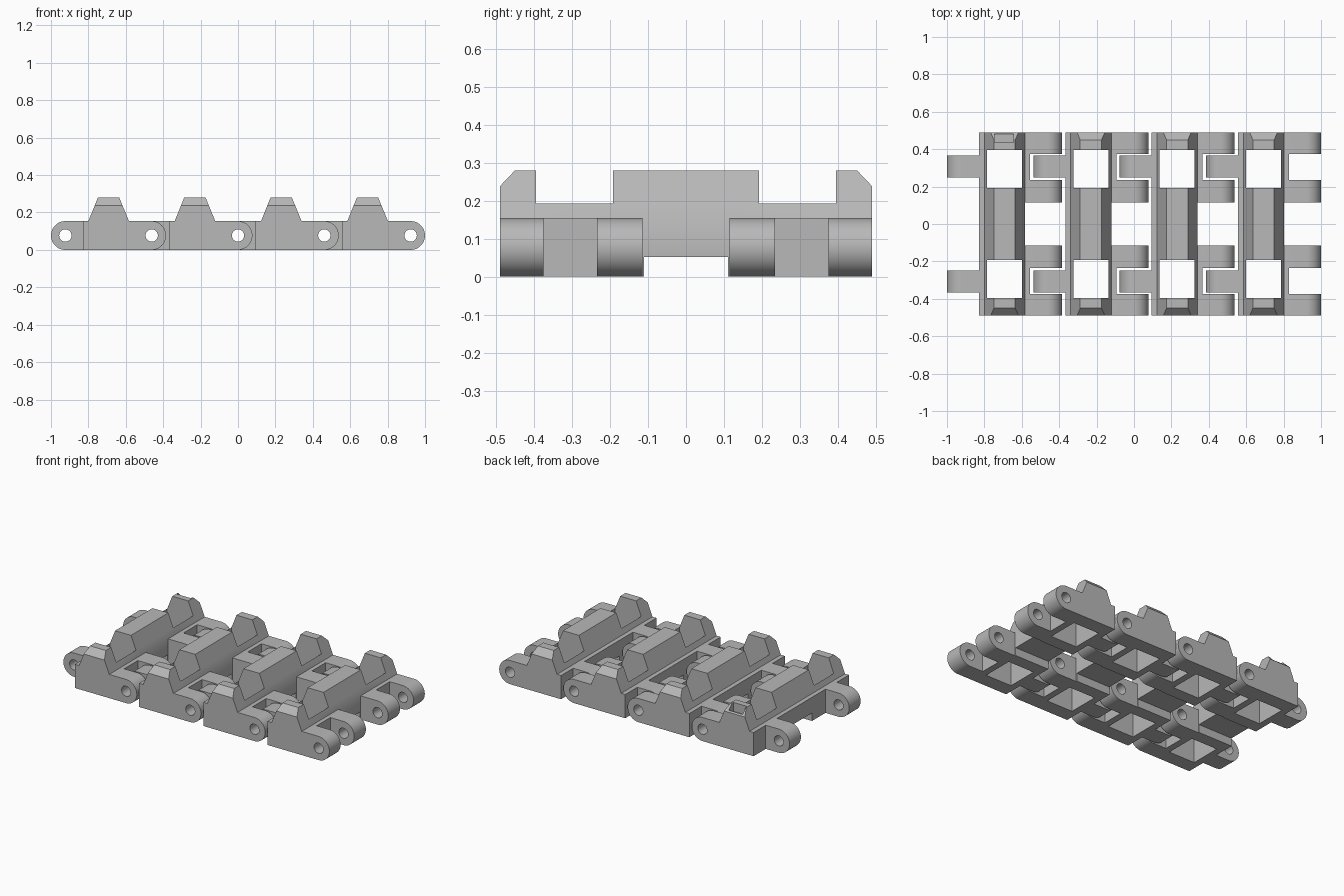
import bpy, bmesh, math
from mathutils import Vector

cube = bpy.data.objects.get("Cube")
if cube:
    bpy.data.objects.remove(cube, do_unlink=True)

PITCH = 0.4615      # distance between hinge pins
R = 0.077           # hinge knuckle radius
TOP = 2 * R
PIN_R = 0.033
HALF = 0.49         # half width of the track
START = -0.923      # first pin
SCENE = bpy.context.scene.collection

metal = bpy.data.materials.new("track grey")
metal.use_nodes = True
grey = (0.48, 0.48, 0.48, 1)
metal.diffuse_color = grey
metal.node_tree.nodes["Principled BSDF"].inputs["Base Color"].default_value = grey


def prism(name, points, depth):
    """Closed outline swept along the vector depth."""
    bm = bmesh.new()
    face = bm.faces.new([bm.verts.new(p) for p in points])
    swept = bmesh.ops.extrude_face_region(bm, geom=[face])["geom"]
    verts = [v for v in swept if isinstance(v, bmesh.types.BMVert)]
    bmesh.ops.translate(bm, verts=verts, vec=depth)
    bmesh.ops.recalc_face_normals(bm, faces=bm.faces)
    mesh = bpy.data.meshes.new(name)
    bm.to_mesh(mesh)
    bm.free()
    mesh.materials.append(metal)
    ob = bpy.data.objects.new(name, mesh)
    SCENE.objects.link(ob)
    return ob


def profile(name, outline, y0, y1):
    return prism(name, [(x, y0, z) for x, z in outline], Vector((0, y1 - y0, 0)))


def box(name, x0, x1, y0, y1, z0, z1):
    return profile(name, [(x0, z0), (x1, z0), (x1, z1), (x0, z1)], y0, y1)


def arc(cx, r, start, end, steps):
    return [(cx + r * math.cos(start + (end - start) * i / steps),
             R + r * math.sin(start + (end - start) * i / steps))
            for i in range(steps + 1)]


helpers = []


def combine(target, tool, operation):
    mod = target.modifiers.new(operation, 'BOOLEAN')
    mod.operation = operation
    mod.solver = 'EXACT'
    mod.object = tool
    tool.hide_render = True
    helpers.append(tool)


def build_link(name, dented):
    # side outline: block, raised guide tooth and rounded rear knuckle
    q = math.pi / 2
    outline = [(0.094, 0)] + arc(PITCH, R, -q, q, 24) + [
        (0.34, TOP), (0.288, 0.28), (0.174, 0.28), (0.123, TOP), (0.094, TOP)]
    link = profile(name, outline, -HALF, HALF)

    # centre gap and the shallow channel underneath
    combine(link, box("centre_gap", 0.34, 0.6, -0.115, 0.115, -0.1, 0.4), 'DIFFERENCE')
    combine(link, box("under_channel", 0, 0.4, -0.11, 0.11, -0.1, 0.052), 'DIFFERENCE')

    for s in (-1, 1):
        def side(a, b):
            return sorted((s * a, s * b))
        # sprocket window and hinge slot
        combine(link, box("window", 0.137, 0.324, *side(0.192, 0.395), -0.1, 0.4), 'DIFFERENCE')
        combine(link, box("slot", 0.367, 0.6, *side(0.235, 0.375), -0.1, 0.4), 'DIFFERENCE')
        # sloped outer end of the tooth
        slope = [(0, s * 0.45, 0.28), (0, s * 0.53, 0.196), (0, s * 0.53, 0.4), (0, s * 0.45, 0.4)]
        combine(link, prism("end_slope", slope, Vector((0.5, 0, 0))), 'DIFFERENCE')
        # front knuckle
        lug = arc(0, R, q, 3 * q, 24) + [(0.11, 0), (0.11, TOP)]
        combine(link, profile("front_knuckle", lug, *side(0.248, 0.365)), 'UNION')

    # pin bores
    for x in (0, PITCH):
        bore = arc(x, PIN_R, 0, 2 * math.pi, 28)[:-1]
        combine(link, profile("pin_bore", bore, -0.6, 0.6), 'DIFFERENCE')

    # small dent on one tooth end
    if dented:
        combine(link, box("dent", 0.178, 0.278, 0.435, 0.482, 0.222, 0.4), 'DIFFERENCE')

    # bake the cuts and drop the cutters
    bpy.context.view_layer.update()
    graph = bpy.context.evaluated_depsgraph_get()
    mesh = bpy.data.meshes.new_from_object(link.evaluated_get(graph))
    link.modifiers.clear()
    link.data = mesh
    mesh.materials.clear()
    mesh.materials.append(metal)
    for poly in mesh.polygons:
        poly.material_index = 0
        poly.use_smooth = True
    mesh.set_sharp_from_angle(angle=math.radians(25))
    for tool in helpers:
        bpy.data.objects.remove(tool, do_unlink=True)
    helpers.clear()
    return link


# four hinged links in a row
first = build_link("track_link_1", True)
first.location.x = START
plain = build_link("track_link_2", False)
plain.location.x = START + PITCH
for i in (2, 3):
    copy = bpy.data.objects.new(f"track_link_{i + 1}", plain.data)
    SCENE.objects.link(copy)
    copy.location.x = START + i * PITCH
